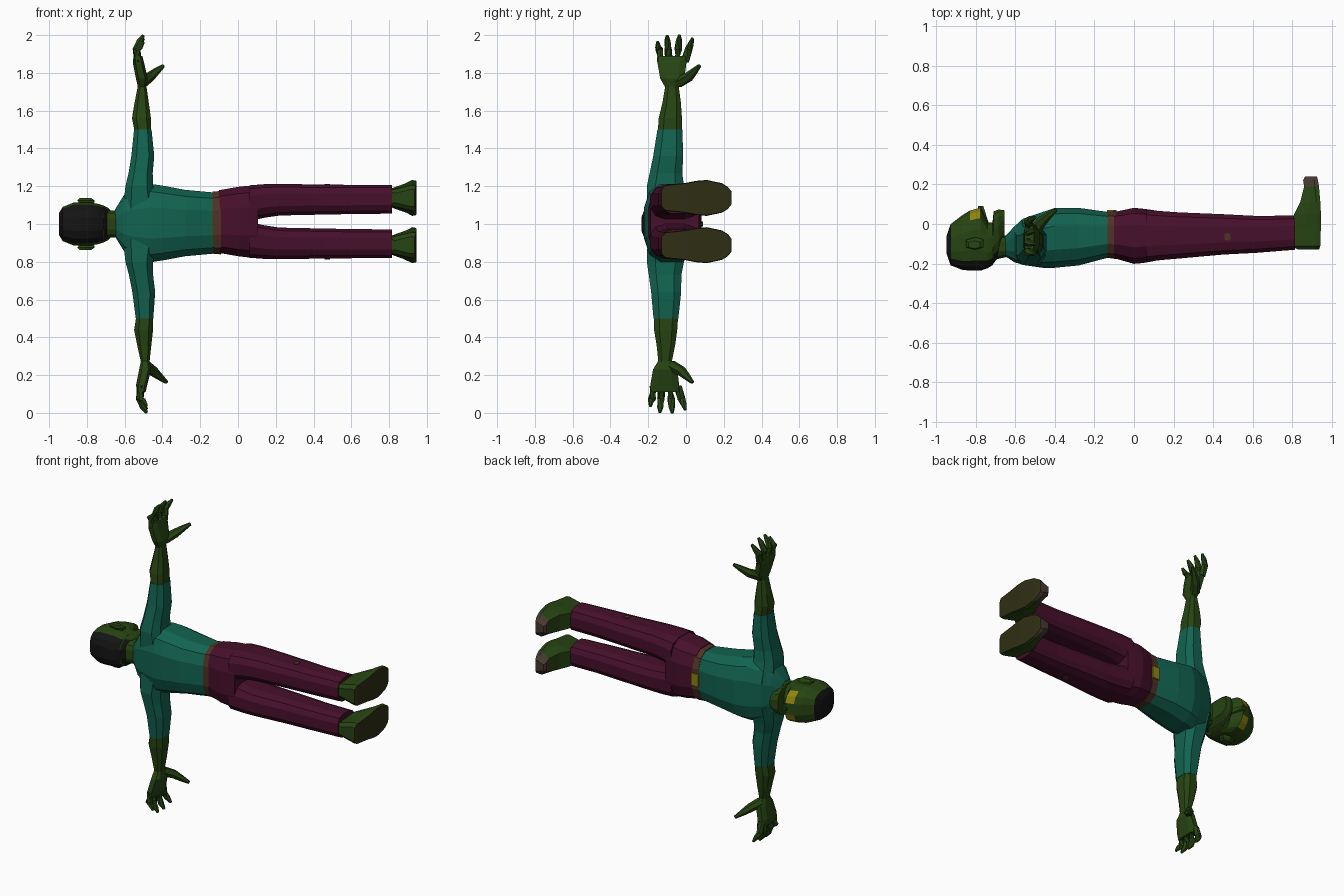
import bpy, bmesh, math
from mathutils import Vector


def material(name, rgb):
    m = bpy.data.materials.new(name)
    m.diffuse_color = (*rgb, 1)
    return m


SKIN = material("green skin", (0.02, 0.058, 0.006))
SHIRT = material("teal shirt", (0.006, 0.125, 0.08))
PANTS = material("plum trousers", (0.062, 0.005, 0.024))
HAIR = material("black hair", (0.007, 0.007, 0.007))
YELLOW = material("yellow", (0.27, 0.22, 0.006))
BELT = material("brown belt", (0.08, 0.032, 0.018))
SOLE = material("olive sole", (0.028, 0.028, 0.007))
TOE = material("grey brown toe", (0.06, 0.042, 0.03))


def ring(axis, t, a0, a1, b0, b1, n=12, p=0.7):
    """Rounded-box section across the x, y or z axis at position t."""
    pts = []
    for i in range(n):
        ang = 2 * math.pi * (i + 0.5) / n
        c, s = math.cos(ang), math.sin(ang)
        a = (a0 + a1) / 2 + (a1 - a0) / 2 * math.copysign(abs(c) ** p, c)
        b = (b0 + b1) / 2 + (b1 - b0) / 2 * math.copysign(abs(s) ** p, s)
        pts.append(Vector({'x': (t, a, b), 'y': (a, t, b), 'z': (a, b, t)}[axis]))
    return pts


def loft(name, rings, mats, rule=None, place=None):
    """Skin a list of rings, close the ends and colour faces by a rule."""
    bm = bmesh.new()
    rows = [[bm.verts.new(place(v) if place else v) for v in r] for r in rings]
    n = len(rows[0])
    for r0, r1 in zip(rows, rows[1:]):
        for i in range(n):
            j = (i + 1) % n
            bm.faces.new((r0[i], r0[j], r1[j], r1[i]))
    bm.faces.new(rows[0])
    bm.faces.new(rows[-1])
    bmesh.ops.recalc_face_normals(bm, faces=bm.faces)
    bm.normal_update()
    if rule:
        for f in bm.faces:
            f.material_index = rule(f.calc_center_median(), f.normal)
    me = bpy.data.meshes.new(name)
    bm.to_mesh(me)
    bm.free()
    for m in mats:
        me.materials.append(m)
    ob = bpy.data.objects.new(name, me)
    bpy.context.collection.objects.link(ob)
    return ob


def tube(name, pts, radii, mat, place, n=6):
    """Tapered limb along a short path."""
    pts = [Vector(p) for p in pts]
    rings = []
    for i, p in enumerate(pts):
        d = pts[min(i + 1, len(pts) - 1)] - pts[max(i - 1, 0)]
        q = d.to_track_quat('Z', 'Y')
        rings.append([p + q @ Vector((radii[i] * math.cos(2 * math.pi * k / n),
                                      radii[i] * math.sin(2 * math.pi * k / n), 0))
                      for k in range(n)])
    return loft(name, rings, [mat], place=place)


def body(secs, c, n=12):
    """Sections along x: (x, y low, y high, half width in z)."""
    return [ring('x', x, y0, y1, c - h, c + h, n) for x, y0, y1, h in secs]


# torso and neck
loft("shirt", body([(-0.65, -0.165, -0.06, 0.075), (-0.605, -0.195, -0.01, 0.15),
                    (-0.56, -0.21, 0.03, 0.185), (-0.46, -0.225, 0.065, 0.212),
                    (-0.40, -0.225, 0.085, 0.203), (-0.28, -0.213, 0.085, 0.18),
                    (-0.12, -0.17, 0.062, 0.165)], 1.005), [SHIRT])
loft("neck", body([(-0.74, -0.19, -0.04, 0.075), (-0.63, -0.165, -0.06, 0.072)], 1.0), [SKIN])

# belt and buckle
loft("belt", body([(-0.135, -0.174, 0.066, 0.168), (-0.09, -0.18, 0.068, 0.172)], 1.007), [BELT])
loft("buckle", [ring('y', y, -0.137, -0.088, 0.965, 1.045, 4, 1e-6) for y in (0.06, 0.072)],
     [YELLOW])

# head: hair covers crown and back, eyes sit on the brow band
def head_rule(c, n):
    if c.x < -0.925 or (c.y < -0.14 and n.y < -0.4):
        return 1
    if -0.83 < c.x < -0.775 and c.y > 0.02 and abs(c.z - 1) > 0.03:
        return 2
    return 0


loft("head", body([(-0.947, -0.15, -0.06, 0.06), (-0.928, -0.21, 0.0, 0.092),
                   (-0.87, -0.233, 0.045, 0.115), (-0.83, -0.238, 0.07, 0.116),
                   (-0.775, -0.238, 0.085, 0.114), (-0.74, -0.225, 0.01, 0.108),
                   (-0.715, -0.21, 0.01, 0.1), (-0.71, -0.2, 0.065, 0.098),
                   (-0.685, -0.17, 0.075, 0.085), (-0.655, -0.07, 0.07, 0.055)], 1.0, 16),
     [SKIN, HAIR, YELLOW], head_rule)
loft("nose", [ring('y', 0.0, -0.79, -0.73, 0.97, 1.03, 6), ring('y', 0.09, -0.79, -0.76, 0.988, 1.012, 6)],
     [SKIN])
for side, s in (("upper", 1), ("lower", -1)):
    loft(side + "_ear", [ring('z', 1 + s * 0.09, -0.83, -0.76, -0.12, -0.06, 6),
                         ring('z', 1 + s * 0.125, -0.855, -0.755, -0.13, -0.07, 6),
                         ring('z', 1 + s * 0.138, -0.84, -0.775, -0.125, -0.085, 6)], [SKIN])

# hips
MID = 1.013
loft("hips", body([(-0.1, -0.176, 0.064, 0.17), (0.0, -0.205, 0.085, 0.188),
                   (0.05, -0.2, 0.08, 0.194), (0.105, -0.19, 0.072, 0.193)], MID), [PANTS])


def foot_ring(y, x0, x1, h):
    xm = (x0 + x1) / 2
    half = [(x0, 0.55), (xm, 0.82), (x1 - 0.02, 1.0), (x1, 0.96)]
    pts = [(x, MID + 0.125 + h * k) for x, k in half]
    pts += [(x, MID + 0.125 - h * k) for x, k in reversed(half)]
    return [Vector((x, y, z)) for x, z in pts]


# legs and feet on both sides of the middle
for side, s in (("upper", 1), ("lower", -1)):
    def flip(v, s=s):
        return Vector((v.x, v.y, MID + s * (v.z - MID)))

    legs = [(0.06, -0.195, 0.075, 0.0, 0.194), (0.14, -0.185, 0.068, 0.018, 0.2),
            (0.22, -0.178, 0.062, 0.03, 0.201), (0.45, -0.157, 0.052, 0.035, 0.198),
            (0.62, -0.148, 0.043, 0.038, 0.196), (0.815, -0.132, 0.045, 0.04, 0.196)]
    loft(side + "_trouser_leg", [ring('x', x, y0, y1, MID + a, MID + b)
                                 for x, y0, y1, a, b in legs], [PANTS], place=flip)
    loft(side + "_trouser_tear", [ring('z', MID + z, 0.455, 0.49, -0.085, -0.045, 6)
                                  for z in (0.194, 0.2)], [BELT], place=flip)
    feet = [(-0.13, 0.83, 0.935, 0.045), (-0.11, 0.795, 0.942, 0.068), (0.0, 0.795, 0.945, 0.08),
            (0.05, 0.81, 0.945, 0.09), (0.11, 0.84, 0.942, 0.095), (0.19, 0.86, 0.935, 0.078),
            (0.222, 0.855, 0.93, 0.058), (0.24, 0.865, 0.925, 0.035)]
    loft(side + "_foot", [foot_ring(*f) for f in feet], [SKIN, SOLE, TOE],
         lambda c, n: 1 if n.x > 0.75 else (2 if c.y > 0.195 else 0), flip)

# arms: the lower one drifts a little toward the hips and back
for side, s in (("upper", 1), ("lower", -1)):
    def pose(v, s=s):
        if s > 0:
            return v
        t = min(max((v.z - 1.2) / 0.55, 0), 1)
        return Vector((v.x + 0.017 * t, v.y - 0.038 * t, 2 - v.z))

    def limb(name, secs, mat, n=8):
        loft(side + name, [ring('z', z, a, b, c, d, n) for z, a, b, c, d in secs], [mat], place=pose)

    limb("_sleeve", [(1.08, -0.615, -0.42, -0.21, 0.03), (1.2, -0.6, -0.445, -0.213, -0.005),
                     (1.27, -0.583, -0.448, -0.197, -0.015), (1.36, -0.568, -0.44, -0.178, -0.01),
                     (1.5, -0.553, -0.455, -0.155, -0.016)], SHIRT)
    limb("_forearm", [(1.49, -0.55, -0.458, -0.153, -0.018), (1.56, -0.564, -0.458, -0.148, -0.018),
                      (1.64, -0.55, -0.47, -0.128, -0.024), (1.74, -0.53, -0.485, -0.11, -0.038)], SKIN)
    limb("_palm", [(1.72, -0.53, -0.485, -0.11, -0.038), (1.77, -0.542, -0.475, -0.14, -0.005),
                   (1.85, -0.558, -0.495, -0.155, 0.006), (1.89, -0.555, -0.505, -0.152, 0.012)], SKIN)
    # four spread fingers and a thumb
    for i, (base, tip, top) in enumerate([(-0.133, -0.15, 1.965), (-0.09, -0.1, 1.998),
                                          (-0.047, -0.035, 2.0), (-0.006, 0.034, 1.983)]):
        tube(f"{side}_finger_{i + 1}",
             [(-0.53, base, 1.86), (-0.537, (base + tip) / 2, 1.925),
              (-0.52, base + (tip - base) * 0.8, top - 0.03), (-0.5, tip, top)],
             (0.022, 0.021, 0.017, 0.008), SKIN, pose)
    tube(side + "_thumb", [(-0.505, -0.04, 1.75), (-0.465, 0.015, 1.78),
                           (-0.43, 0.045, 1.81), (-0.395, 0.072, 1.838)],
         (0.03, 0.027, 0.019, 0.01), SKIN, pose)
